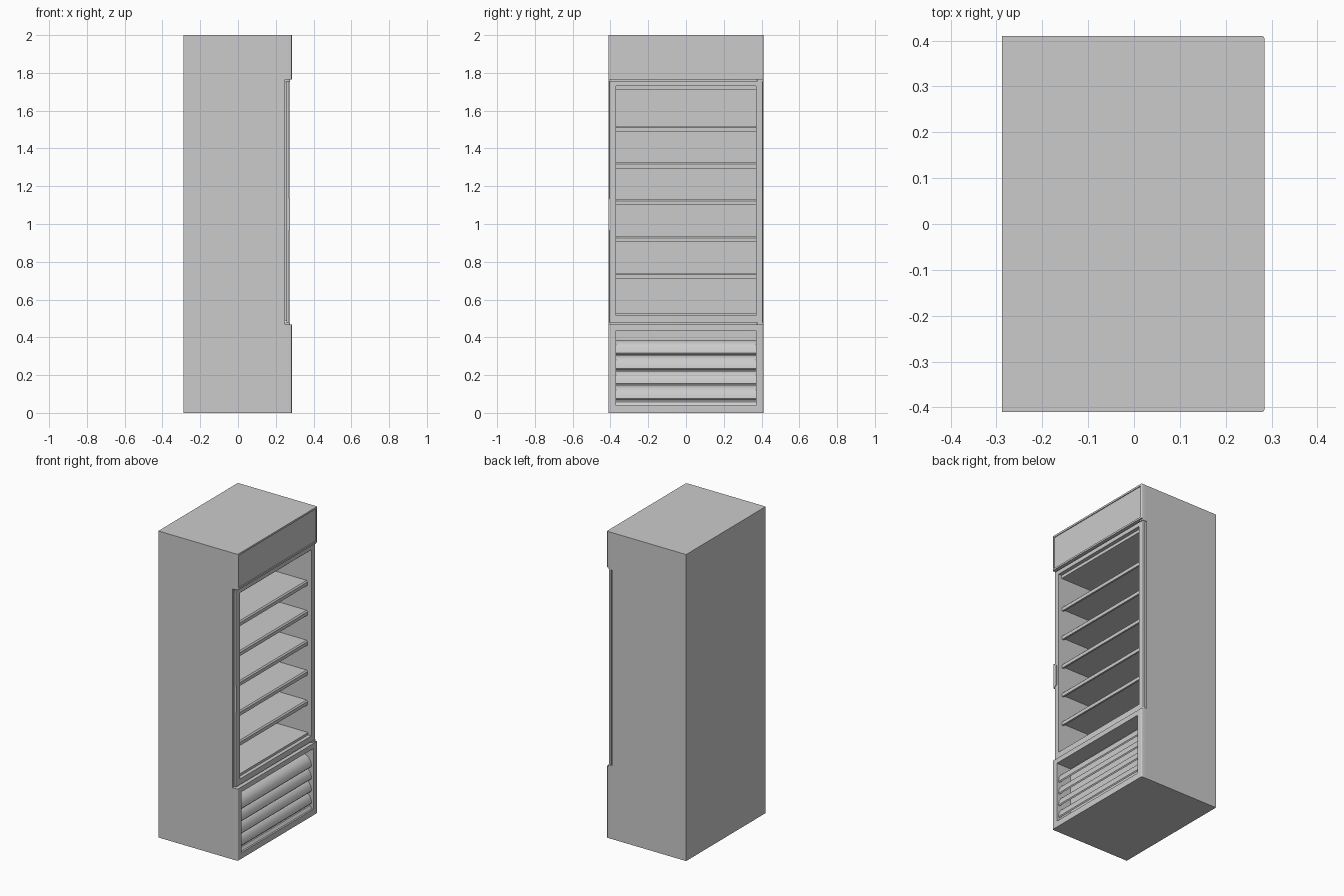
import bpy, bmesh
from mathutils import Vector

if "Cube" in bpy.data.objects:
    bpy.data.objects.remove(bpy.data.objects["Cube"])


def finish(bm, name, smooth=False):
    bmesh.ops.recalc_face_normals(bm, faces=bm.faces)
    mesh = bpy.data.meshes.new(name)
    bm.to_mesh(mesh)
    bm.free()
    ob = bpy.data.objects.new(name, mesh)
    bpy.context.collection.objects.link(ob)
    bpy.ops.object.select_all(action='DESELECT')
    ob.select_set(True)
    bpy.context.view_layer.objects.active = ob
    if smooth:
        bpy.ops.object.shade_smooth_by_angle(angle=0.6)
    return ob


def box_bm(x, y, z, round_front=0):
    bm = bmesh.new()
    bmesh.ops.create_cube(bm, size=1)
    for v in bm.verts:
        v.co = Vector([r[0] if c < 0 else r[1] for c, r in zip(v.co, (x, y, z))])
    if round_front:
        edges = [e for e in bm.edges if all(abs(v.co.x - x[1]) < 1e-6 for v in e.verts)
                 and abs(e.verts[0].co.z - e.verts[1].co.z) > 1e-6]
        bmesh.ops.bevel(bm, geom=edges, offset=round_front, segments=4,
                        profile=0.5, affect='EDGES')
    return bm


def box(name, x, y, z, round_front=0):
    return finish(box_bm(x, y, z, round_front), name, round_front > 0)


def cut(ob, *ranges):
    """Subtract boxes from an object and discard the cutters."""
    for r in ranges:
        cutter = box("cutter", *r)
        cutter.hide_render = True
        mod = ob.modifiers.new("cut", 'BOOLEAN')
        mod.operation = 'DIFFERENCE'
        mod.solver = 'EXACT'
        mod.object = cutter
        bpy.context.view_layer.objects.active = ob
        bpy.ops.object.modifier_apply(modifier=mod.name)
        bpy.data.objects.remove(cutter, do_unlink=True)


def extrude_y(name, profile, y0, y1, smooth=False):
    """Extrude an (x, z) outline along y."""
    bm = bmesh.new()
    face = bm.faces.new([bm.verts.new((x, y0, z)) for x, z in profile])
    geom = bmesh.ops.extrude_face_region(bm, geom=[face])["geom"]
    for v in geom:
        if isinstance(v, bmesh.types.BMVert):
            v.co.y = y1
    return finish(bm, name, smooth)


W, IN = 0.41, 0.37          # outer and opening half widths
BODY, FRONT = 0.248, 0.285  # cabinet face and front trim face

# insulated cabinet with the display cavity and the lower machine vent
cabinet = box("cabinet", (-0.288, BODY), (-W, W), (0, 2))
cut(cabinet, ((-0.24, 0.4), (-IN, IN), (0.53, 1.71)),
    ((0.18, 0.4), (-IN, IN), (0.04, 0.435)))

# header sign box with shallow inset panel
header = box("header", (BODY, FRONT), (-W, W), (1.765, 2), 0.007)
cut(header, ((FRONT - 0.005, 0.4), (-W + 0.012, W - 0.012), (1.777, 1.988)))

# lower grille frame
grille = box("grille_frame", (BODY, FRONT), (-W, W), (0, 0.468), 0.007)
cut(grille, ((0.2, 0.4), (-IN, IN), (0.04, 0.435)))

# door frame and the gasket behind it
door = box("door_frame", (0.256, 0.272), (-0.407, 0.407), (0.478, 1.757), 0.004)
gasket = box("door_gasket", (BODY, 0.256), (-0.398, 0.398), (0.486, 1.749))
for part in (door, gasket):
    cut(part, ((0.2, 0.4), (-IN, IN), (0.515, 1.73)))

# hinges on the right edge
for name, z in (("lower_hinge", 0.468), ("upper_hinge", 1.755)):
    box(name, (BODY, 0.276), (0.375, W), (z, z + 0.01), 0.006)

# pull grip on the left edge of the door, tapered at both ends
bm = bmesh.new()
outline = [(-W, 0.965), (-0.386, 0.985), (-0.386, 1.115), (-W, 1.135)]
face = bm.faces.new([bm.verts.new((0.262, y, z)) for y, z in outline])
for v in bmesh.ops.extrude_face_region(bm, geom=[face])["geom"]:
    if isinstance(v, bmesh.types.BMVert):
        v.co.x = 0.276
finish(bm, "door_grip")

# shelves with a chamfered front lip
for i in range(5):
    z = 0.74 + i * 0.195
    extrude_y(f"shelf_{i + 1}",
              [(-0.24, z), (0.236, z), (0.244, z - 0.008), (0.244, z - 0.03),
               (0.232, z - 0.03), (0.232, z - 0.02), (-0.24, z - 0.02)], -IN, IN)

# curved louvre slats
curve = [(0.205, 0.076), (0.232, 0.071), (0.254, 0.056), (0.268, 0.034), (0.272, 0.006)]
for i in range(4):
    z = 0.07 + i * 0.08
    outer = [(x, z + h) for x, h in curve]
    inner = [(x - 0.006, z + h - 0.007) for x, h in reversed(curve)]
    extrude_y(f"louvre_{i + 1}", outer + inner, -IN, IN, True)

# sloped sill below the louvres
extrude_y("louvre_sill", [(0.18, 0.04), (0.274, 0.04), (0.262, 0.058), (0.235, 0.068),
                          (0.18, 0.07)], -IN, IN, True)
